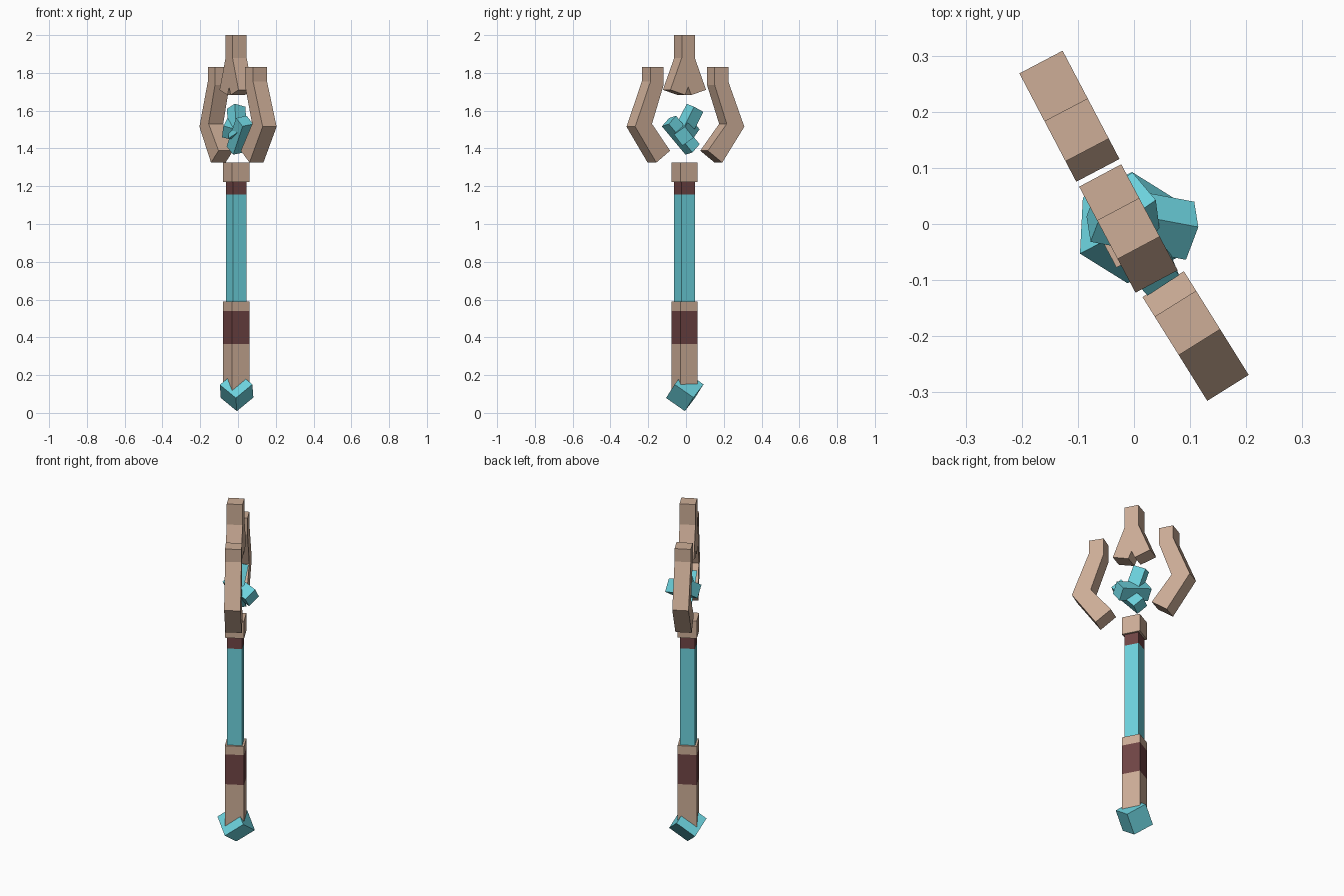
import bpy, bmesh, math
from mathutils import Vector, Matrix

cube = bpy.data.objects.get("Cube")
if cube:
    bpy.data.objects.remove(cube, do_unlink=True)


def material(name, rgb):
    m = bpy.data.materials.new(name)
    m.use_nodes = True
    m.diffuse_color = (*rgb, 1)
    m.node_tree.nodes["Principled BSDF"].inputs["Base Color"].default_value = (*rgb, 1)
    return m


tan = material("tan wood", (0.61, 0.42, 0.31))
teal = material("teal crystal", (0.15, 0.64, 0.72))
maroon = material("maroon wrap", (0.16, 0.058, 0.058))

CX, CY = -0.01, -0.008          # staff axis
TURN = math.radians(-62)        # heading of the flat head


def finish(name, bm, mat):
    bmesh.ops.recalc_face_normals(bm, faces=bm.faces)
    me = bpy.data.meshes.new(name)
    bm.to_mesh(me)
    bm.free()
    me.materials.append(mat)
    ob = bpy.data.objects.new(name, me)
    bpy.context.collection.objects.link(ob)
    return ob


def box(name, matrix, size, mat):
    bm = bmesh.new()
    bmesh.ops.create_cube(bm, size=1, matrix=matrix @ Matrix.Diagonal((*size, 1)))
    return finish(name, bm, mat)


def shaft_part(name, width, z0, z1, mat):
    m = Matrix.Translation((CX, CY, (z0 + z1) / 2)) @ Matrix.Rotation(TURN, 4, 'Z')
    return box(name, m, (width, width, z1 - z0), mat)


def slab(name, profile, width, angle, mat):
    """Extrude a (radius, height) profile across a vertical plane at the given heading."""
    bm = bmesh.new()
    face = bm.faces.new([bm.verts.new((r, -width / 2, z)) for r, z in profile])
    ext = bmesh.ops.extrude_face_region(bm, geom=[face])
    new = [g for g in ext["geom"] if isinstance(g, bmesh.types.BMVert)]
    bmesh.ops.translate(bm, verts=new, vec=(0, width, 0))
    bm.transform(Matrix.Translation((CX, CY, 0)) @ Matrix.Rotation(angle, 4, 'Z'))
    return finish(name, bm, mat)


def crystal(name, start, end, width, roll):
    a, b = Vector(start), Vector(end)
    rot = (b - a).to_track_quat('Z', 'Y').to_matrix().to_4x4()
    m = Matrix.Translation((a + b) / 2) @ rot @ Matrix.Rotation(math.radians(roll), 4, 'Z')
    return box(name, m, (width, width, (b - a).length), teal)


# Handle, shaft and collar
shaft_part("handle_lower", 0.103, 0.11, 0.365, tan)
shaft_part("handle_wrap", 0.103, 0.365, 0.54, maroon)
shaft_part("handle_upper", 0.103, 0.54, 0.59, tan)
shaft_part("shaft", 0.081, 0.59, 1.155, teal)
shaft_part("shaft_wrap", 0.081, 1.155, 1.222, maroon)
shaft_part("collar", 0.103, 1.222, 1.325, tan)

# Pommel gem: a cube standing on one corner
ex = Vector((-0.085, 0.053, 0.07)).normalized()
ey = Vector((0.09, 0.044, 0.07))
ey = (ey - ex * ey.dot(ex)).normalized()
ez = ex.cross(ey)
pommel = Matrix((ex, ey, ez)).transposed().to_4x4()
pommel.translation = (-0.0075, -0.0065, 0.115)
box("pommel_gem", pommel, (0.122, 0.122, 0.122), teal)

# Two bent prongs around the crystals
prong = [(0.158, 1.83), (0.239, 1.83), (0.239, 1.755), (0.335, 1.515),
         (0.203, 1.325), (0.117, 1.388), (0.23, 1.53), (0.158, 1.735)]
slab("left_prong", prong, 0.087, math.radians(-58), tan)
slab("right_prong", prong, 0.087, math.radians(180 - 62.3), tan)

# Forked top piece
half = [(0.039, 2.0), (0.039, 1.88), (0.107, 1.71), (0.018, 1.683)]
fork = half + [(0, 1.725)] + [(-r, z) for r, z in reversed(half)]
slab("top_fork", fork, 0.085, TURN, tan)

# Floating crystal cluster
crystal("crystal_upper", (0.0, -0.03, 1.46), (-0.01, 0.048, 1.615), 0.07, 30)
crystal("crystal_front", (-0.015, 0.035, 1.395), (0.035, -0.09, 1.545), 0.068, 15)
crystal("crystal_side", (-0.07, 0.02, 1.51), (0.1, -0.012, 1.465), 0.075, 35)
